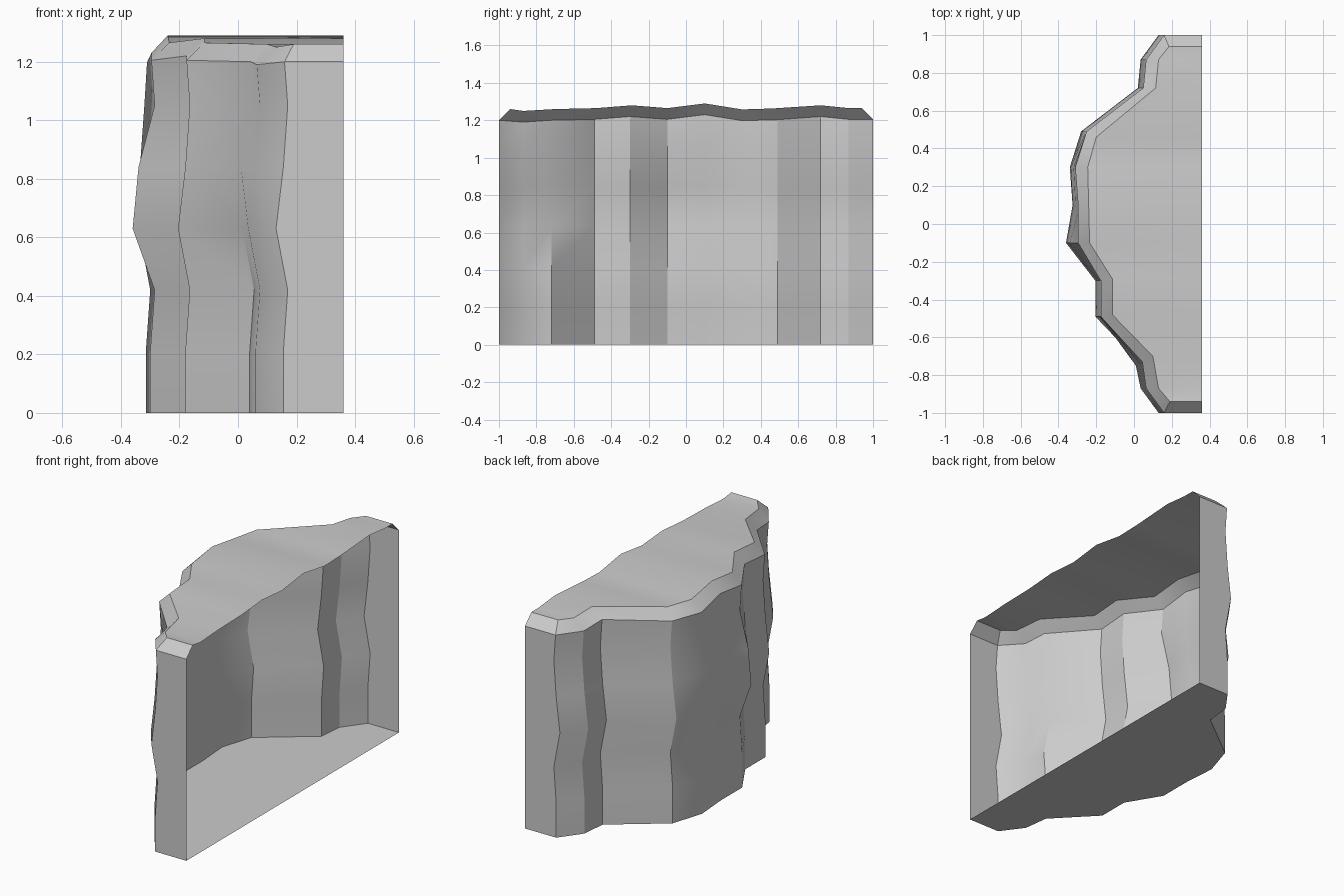
import bpy, bmesh

if "Cube" in bpy.data.objects:
    bpy.data.objects.remove(bpy.data.objects["Cube"])

BACK = 0.36
# Plan profile of the cliff face: (x, y) at the foot
plan = [(BACK, -1), (.155, -1), (.06, -.87), (.04, -.72), (-.18, -.49), (-.18, -.30),
        (-.30, -.10), (-.30, .10), (-.315, .30), (-.255, .49), (.045, .72),
        (.06, .87), (.155, 1), (BACK, 1)]
# Inset top rim: (x, y, z)
rim = [(BACK, -.94, 1.26), (.19, -.94, 1.26), (.13, -.87, 1.25), (.10, -.70, 1.26),
       (-.115, -.48, 1.265), (-.115, -.29, 1.28), (-.235, -.10, 1.265),
       (-.24, .10, 1.29), (-.245, .30, 1.258), (-.20, .46, 1.263), (.115, .72, 1.28),
       (.13, .87, 1.265), (.185, .94, 1.265), (BACK, .94, 1.265)]
# Height levels and the in/out waviness of the face
levels = [(0, 0), (.21, 0), (.42, .015), (.63, -.025), (.84, 0), (1.05, .015), (1.2, .004)]
# Local bulges: (column, level) -> (dx, dy)
bulge = {(6, 3): (-.035, 0), (6, 4): (-.04, 0), (7, 4): (-.01, 0), (8, 4): (-.02, 0),
         (8, 5): (-.02, 0), (3, 4): (-.03, -.03), (3, 5): (-.015, -.03), (3, 6): (0, -.01)}

bm = bmesh.new()
rows = []
for j, (z, wave) in enumerate(levels):
    row = []
    for i, (x, y) in enumerate(plan):
        dx, dy = bulge.get((i, j), (0, 0))
        if x < BACK:
            dx += wave
        zz = rim[i][2] - .06 if j == len(levels) - 1 else z
        row.append(bm.verts.new((x + dx, y + dy, zz)))
    rows.append(row)
# Chamfered rim, then the top surface running to the open back
rows.append([bm.verts.new(p) for p in rim])
for a, b in zip(rows, rows[1:]):
    for i in range(len(plan) - 1):
        bm.faces.new((a[i], b[i], b[i + 1], a[i + 1]))
r = rows[-1]
back = [r[0]] + [bm.verts.new((BACK, p[1], p[2])) for p in rim[2:-2]] + [r[-1]]
front = r[1:-1]
for i in range(len(front) - 1):
    bm.faces.new((front[i], back[i], back[i + 1], front[i + 1]))
# Flat underside
bm.faces.new(rows[0])
bmesh.ops.recalc_face_normals(bm, faces=bm.faces)
under = min(bm.faces, key=lambda f: f.calc_center_median().z)
if under.normal.z > 0:
    bmesh.ops.reverse_faces(bm, faces=bm.faces)

mesh = bpy.data.meshes.new("cliff_wall")
bm.to_mesh(mesh)
bm.free()
obj = bpy.data.objects.new("cliff_wall", mesh)
bpy.context.collection.objects.link(obj)
bpy.context.view_layer.objects.active = obj
obj.select_set(True)
bpy.ops.object.shade_smooth_by_angle(angle=0.5)
